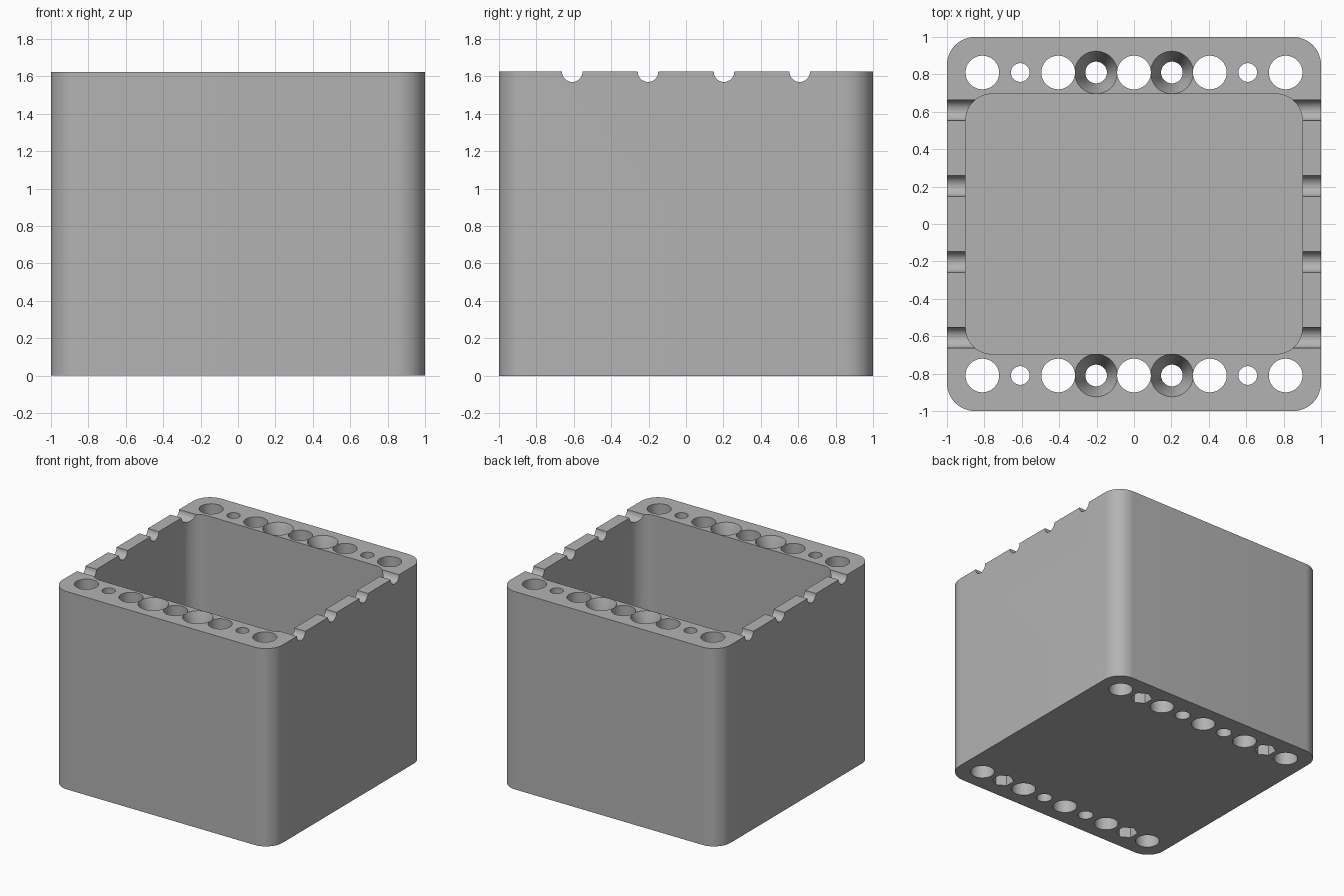
import bpy, bmesh, math
from mathutils import Matrix, Vector

HEIGHT = 1.625
ROW_Y = 0.81

cube = bpy.data.objects.get("Cube")
if cube:
    bpy.data.objects.remove(cube, do_unlink=True)

grey = bpy.data.materials.new("plain grey")
grey.use_nodes = True
grey.diffuse_color = (0.45, 0.45, 0.45, 1)
grey.node_tree.nodes["Principled BSDF"].inputs["Base Color"].default_value = (0.45, 0.45, 0.45, 1)


def finish(bm, name):
    bmesh.ops.recalc_face_normals(bm, faces=bm.faces)
    mesh = bpy.data.meshes.new(name)
    bm.to_mesh(mesh)
    bm.free()
    mesh.materials.append(grey)
    obj = bpy.data.objects.new(name, mesh)
    bpy.context.scene.collection.objects.link(obj)
    return obj


def rounded_block(name, hx, hy, z0, z1, radius, steps=12):
    """Upright block with rounded vertical corners."""
    bm = bmesh.new()
    verts = []
    for i, (sx, sy) in enumerate([(1, 1), (-1, 1), (-1, -1), (1, -1)]):
        for k in range(steps + 1):
            a = (i + k / steps) * math.pi / 2
            verts.append(bm.verts.new((sx * (hx - radius) + radius * math.cos(a),
                                       sy * (hy - radius) + radius * math.sin(a), z0)))
    base = bm.faces.new(verts)
    top = bmesh.ops.extrude_face_region(bm, geom=[base])["geom"]
    bmesh.ops.translate(bm, vec=(0, 0, z1 - z0),
                        verts=[v for v in top if isinstance(v, bmesh.types.BMVert)])
    return finish(bm, name)


def upright(bm, x, y, z0, z1, r0, r1, sides=48):
    bmesh.ops.create_cone(bm, cap_ends=True, segments=sides, radius1=r0, radius2=r1,
                          depth=z1 - z0, matrix=Matrix.Translation((x, y, (z0 + z1) / 2)))


def cut(target, cutter):
    cutter.hide_render = True
    mod = target.modifiers.new(cutter.name, 'BOOLEAN')
    mod.operation = 'DIFFERENCE'
    mod.solver = 'EXACT'
    mod.object = cutter
    bpy.context.view_layer.objects.active = target
    bpy.ops.object.modifier_apply(modifier=mod.name)
    bpy.data.objects.remove(cutter, do_unlink=True)


# Outer body and open cavity
body = rounded_block("box_body", 1, 1, 0, HEIGHT, 0.15)
cut(body, rounded_block("cavity", 0.9, 0.695, 0.1, HEIGHT + 0.2, 0.14))

# Through holes, countersinks and nut pockets along the front and back walls
holes, sinks, pockets = bmesh.new(), bmesh.new(), bmesh.new()
for y in (-ROW_Y, ROW_Y):
    for i in range(-4, 5):
        x = i * 0.2027
        radius = 0.09 if i % 2 == 0 else (0.05 if abs(i) == 3 else 0.058)
        upright(holes, x, y, -0.1, HEIGHT + 0.1, radius, radius)
        if abs(i) == 1:
            slope = (0.114 - 0.058) / 0.15
            upright(sinks, x, y, HEIGHT - 0.15, HEIGHT + 0.02, 0.058, 0.114 + slope * 0.02)
        if abs(i) == 3:
            upright(pockets, x, y, -0.1, 0.1, 0.082, 0.082, 6)
cut(body, finish(holes, "holes"))
cut(body, finish(sinks, "countersinks"))
cut(body, finish(pockets, "nut_pockets"))

# Half-round grooves across the tops of the side walls
grooves = bmesh.new()
for y in (-0.608, -0.203, 0.203, 0.608):
    bmesh.ops.create_cone(grooves, cap_ends=True, segments=32, radius1=0.055, radius2=0.055, depth=2.4,
                          matrix=Matrix.Translation((0, y, HEIGHT)) @ Matrix.Rotation(math.pi / 2, 4, 'Y'))
cut(body, finish(grooves, "grooves"))

# Smooth rounded walls, crisp edges
bpy.ops.object.select_all(action='DESELECT')
body.select_set(True)
bpy.context.view_layer.objects.active = body
bpy.ops.object.shade_smooth_by_angle(angle=math.radians(30))
